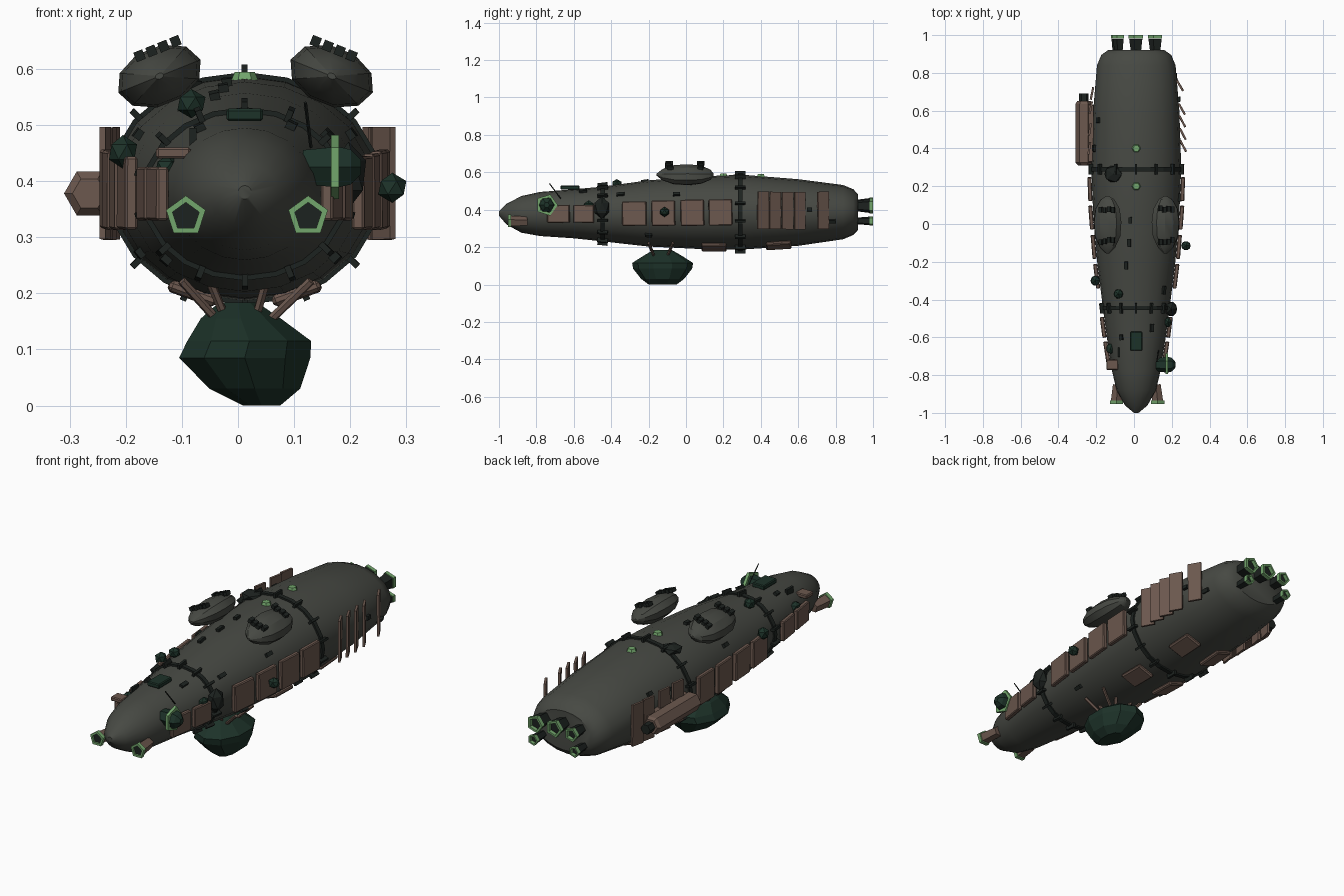
import bpy, bmesh, math, random
from mathutils import Vector, Matrix

if "Cube" in bpy.data.objects:
    bpy.data.objects.remove(bpy.data.objects["Cube"])

random.seed(4)
CX = 0.012

def mat(name, c):
    m = bpy.data.materials.new(name)
    m.diffuse_color = (*c, 1)
    m.use_nodes = True
    m.node_tree.nodes["Principled BSDF"].inputs["Base Color"].default_value = m.diffuse_color
    return m

HULL = mat("hull_grey", (0.062, 0.066, 0.056))
DARK = mat("near_black", (0.012, 0.016, 0.014))
DEEP = mat("deep_green", (0.012, 0.032, 0.022))
TAN = mat("tan", (0.15, 0.098, 0.077))
GREEN = mat("bright_green", (0.17, 0.38, 0.15))

def finish(name, bm, material, smooth=None):
    bmesh.ops.recalc_face_normals(bm, faces=bm.faces[:])
    me = bpy.data.meshes.new(name)
    bm.to_mesh(me)
    bm.free()
    me.materials.append(material)
    ob = bpy.data.objects.new(name, me)
    bpy.context.collection.objects.link(ob)
    if smooth:
        bpy.context.view_layer.objects.active = ob
        ob.select_set(True)
        bpy.ops.object.shade_smooth_by_angle(angle=math.radians(smooth))
        ob.select_set(False)
    return ob

def loft(name, rings, material, closed=False, smooth=None):
    bm = bmesh.new()
    vs = [[bm.verts.new(p) for p in r] for r in rings]
    n = len(vs[0])
    pairs = list(zip(vs, vs[1:])) + ([(vs[-1], vs[0])] if closed else [])
    for a, b in pairs:
        for i in range(n):
            j = (i + 1) % n
            bm.faces.new((a[i], a[j], b[j], b[i]))
    if not closed:
        bm.faces.new(vs[0])
        bm.faces.new(vs[-1])
    return finish(name, bm, material, smooth)

def turned(name, profile, n, loc, axis, material, closed=False, turn=0.0):
    """Profile of (distance, radius) spun about an axis."""
    q = Vector(axis).to_track_quat('Z', 'Y')
    rings = [[Vector(loc) + q @ Vector((r * math.cos(turn + 2 * math.pi * i / n),
                                        r * math.sin(turn + 2 * math.pi * i / n), d))
              for i in range(n)] for d, r in profile]
    return loft(name, rings, material, closed)

def rod(name, a, b, r, material, n=6, r2=None):
    d = Vector(b) - Vector(a)
    return turned(name, [(0, r), (d.length, r2 or r)], n, a, d, material)

def rim(name, loc, axis, n, r, w, depth, turn=0.0):
    return turned(name, [(0, r - w), (0, r), (depth, r), (depth, r - w)], n, loc, axis, GREEN, True, turn)

def box(name, M, size, material, bevel=0.0):
    bm = bmesh.new()
    bmesh.ops.create_cube(bm, size=1)
    bmesh.ops.scale(bm, vec=size, verts=bm.verts)
    if bevel:
        bmesh.ops.bevel(bm, geom=bm.edges[:], offset=bevel, segments=1, affect='EDGES')
    bm.transform(M)
    return finish(name, bm, material)

def lump(name, loc, scale, material, sub=1, rot=0.0):
    bm = bmesh.new()
    bmesh.ops.create_icosphere(bm, subdivisions=sub, radius=1)
    bm.transform(Matrix.Translation(loc) @ Matrix.Rotation(rot, 4, 'Y') @ Matrix.Diagonal((*scale, 1)))
    return finish(name, bm, material)

# Hull stations: y, centre z, half width, half height
ST = [(-1.0, .38, .012, .012), (-.96, .376, .06, .055), (-.88, .375, .104, .098),
      (-.78, .377, .128, .118), (-.6, .378, .156, .131), (-.45, .377, .176, .146),
      (-.2, .38, .207, .177), (.05, .384, .228, .193), (.3, .387, .238, .2),
      (.6, .385, .228, .178), (.84, .387, .208, .145), (.895, .387, .185, .122), (.92, .387, .15, .095)]

def section(y):
    for a, b in zip(ST, ST[1:]):
        if y <= b[0]:
            t = (y - a[0]) / (b[0] - a[0])
            return [a[k] + t * (b[k] - a[k]) for k in (1, 2, 3)]
    return ST[-1][1:]

def surf(y, deg, off=0.0):
    zc, w, h = section(y)
    a = math.radians(deg)
    return Vector((CX + (w + off) * math.cos(a), y, zc + (h + off) * math.sin(a)))

def frame(y, deg, off=0.0):
    """Local X points out of the hull, local Y runs along it."""
    along = (surf(y + .02, deg) - surf(y - .02, deg)).normalized()
    tan = surf(y, deg + 2) - surf(y, deg - 2)
    out = along.cross(tan).normalized()
    out = out if out.dot(surf(y, deg) - Vector((CX, y, .38))) > 0 else -out
    up = out.cross(along)
    R = Matrix((out, along, up)).transposed().to_4x4()
    return Matrix.Translation(surf(y, deg) + out * off) @ R

ANG = [360 * i / 20 for i in range(20)]
loft("hull", [[surf(s[0], a) for a in ANG] for s in ST], HULL, smooth=40)

# Two dark bands with clamps
for y, nm in ((-.445, "front_band"), (.29, "rear_band")):
    ring = lambda dy, o: [surf(y, a, o) + Vector((0, dy, 0)) for a in ANG]
    loft(nm, [ring(-.011, -.01), ring(-.011, .008), ring(.011, .008), ring(.011, -.01)], DARK, True)
    for k in range(14):
        box(nm + "_clamp", frame(y, 13 + k * 360 / 14, .01), (.022, .055, .011), DARK)

# Side armour panels on both flanks
PANELS = [(-.68, .12, .095), (-.545, .11, .095), (-.275, .13, .13), (-.12, .125, .135),
          (.035, .125, .14), (.185, .125, .14)]
for y, length, height in PANELS:
    for deg in (0, 180):
        box("side_panel", frame(y, deg, .012), (.022, length, height), TAN, .004)

# Slanted slats at the rear flanks
for ys, deg in (((.412, .476, .542, .607, .732), 0), ((.4, .5, .615, .69), 180)):
    for y in ys:
        turn = .45 if deg == 0 else .12
        z = Matrix.Translation((0, 0, .01 if deg == 0 else -.01))
        box("slat", frame(y, deg, .014) @ z @ Matrix.Rotation(turn, 4, 'Z'), (.011, .066, .2), TAN)

# Long canister on the left flank
turned("canister", [(0, .03), (.015, .045), (.325, .045), (.34, .036)], 6, (-.265, .31, .378), (0, 1, 0), TAN)
rod("canister_cap", (-.265, .645, .378), (-.265, .69, .378), .025, DARK)
box("canister_saddle", Matrix.Translation((-.235, .48, .378)), (.04, .3, .07), TAN)

# Belly plates
for y in (.15, .495):
    for deg in (247, 293):
        box("belly_plate", frame(y, deg, .006), (.02, .135, .09), TAN, .006)

# Twin top pods with small fittings
for x, z, s in ((-.14, .587, -1), (.167, .587, 1)):
    prof = [(-.157, .1), (-.125, .55), (-.065, .92), (.01, 1), (.08, .88), (.13, .5), (.148, .1)]
    R = Matrix.Rotation(s * .38, 4, 'Y')
    rings = [[Vector((x, y, z)) + R @ Vector((.079 * k * math.cos(math.tau * i / 10), 0,
                                              .053 * k * math.sin(math.tau * i / 10)))
              for i in range(10)] for y, k in prof]
    loft("top_pod", rings, HULL, smooth=25)
    for yc in (.08, -.09):
        for i in range(4):
            dx = (i - 1.5) * .023
            p = Vector((x, yc + random.uniform(-.008, .008), z)) + R @ Vector((dx - s * .015, 0, .047))
            box("pod_fitting", Matrix.Translation(p) @ R, (.017, .03, .018), DARK)

# Hanging belly gondola and its struts
G = [(0, .042, .035, .075), (.03, .03, .085, .115), (.085, .012, .123, .158), (.115, .02, .116, .163),
     (.155, .005, .075, .1), (.184, .0, .035, .05)]
loft("gondola", [[Vector((cx + rx * math.cos(math.tau * (i + .5) / 10), -.125 + ry * math.sin(math.tau * (i + .5) / 10), z))
                  for i in range(10)] for z, cx, rx, ry in G], DEEP)
for x0, x1 in ((-.1, -.035), (-.05, -.02), (.05, .03), (.13, .055)):
    for y in (-.2, -.07):
        rod("gondola_strut", (x0, y, .222), (x1, y + (.03 if y < -.1 else -.03), .15), .008, TAN)

# Nose thrusters
for x in (-.093, .125):
    P = math.pi / 10
    turned("nose_thruster", [(0, .026), (.09, .031)], 5, (x * .93, -.85, .337), (x * .07, -.09, 0), TAN, turn=P)
    rim("nose_thruster_rim", (x, -.935, .337), (0, -1, 0), 5, .037, .012, .018, P)
    turned("nose_thruster_core", [(0, .027), (.006, .027)], 5, (x, -.938, .337), (0, -1, 0), DARK, turn=P)

# Rear engine nozzles
for x, z, r in ((-.08, .42, .034), (.013, .425, .042), (.115, .42, .042), (-.095, .34, .026), (.125, .34, .026)):
    turned("engine_nozzle", [(0, r * .7), (.07, r * .92)], 5, (x, .91, z), (0, 1, 0), DARK)
    rim("engine_rim", (x, .982, z), (0, 1, 0), 5, r, r * .28, .018)

# Side sensor dish on the right of the bow
rim("sensor_rim", (.166, -.745, .425), (1, 0, 0), 5, .06, .018, .014)
turned("sensor_dome", [(-.05, .035), (.012, .042), (.035, .036), (.053, .015)], 6, (.166, -.745, .425), (1, 0, 0), DEEP)
rod("antenna", (.13, -.67, .46), (.12, -.73, .54), .003, DARK, 4)

# Deck hatch, bow plate and green beacons
box("deck_hatch", Matrix.Translation((.012, -.62, .518)), (.065, .1, .022), DEEP, .004)
box("bow_plate", Matrix.Translation((-.115, -.745, .45)), (.062, .055, .02), TAN, .004)
box("bow_mast", Matrix.Translation((-.08, -.68, .47)), (.012, .05, .05), DARK)
for y in (.2, .4):
    turned("beacon", [(0, .024), (.014, .018)], 6, surf(y, 90, -.003), (0, 0, 1), GREEN)

# Turrets and dark lumps
for loc, s in (((.197, -.45, .41), (.035, .045, .06)), ((-.205, -.3, .452), (.028, .03, .03)),
               ((-.083, -.37, .538), (.028, .028, .026)), ((-.11, .265, .568), (.052, .05, .022)),
               ((.275, -.115, .388), (.028, .027, .027)), ((-.125, -.66, .425), (.025, .03, .022)),
               ((.18, -.52, .42), (.02, .03, .03))):
    lump("turret", loc, s, DEEP if s[0] < .03 else DARK)

# Small surface fittings
for y, deg in ((-.1, 100), (-.22, 105), (-.55, 60), (-.6, 120), (.02, 98), (-.05, 32), (.78, 342), (.14, 12),
               (-.35, 40), (-.3, 225), (.0, 215), (-.2, 320), (.4, 160), (.55, 150), (-.05, 148), (.66, 5)):
    box("fitting", frame(y, deg, .004), (.014, random.uniform(.025, .045), .018), DARK)
